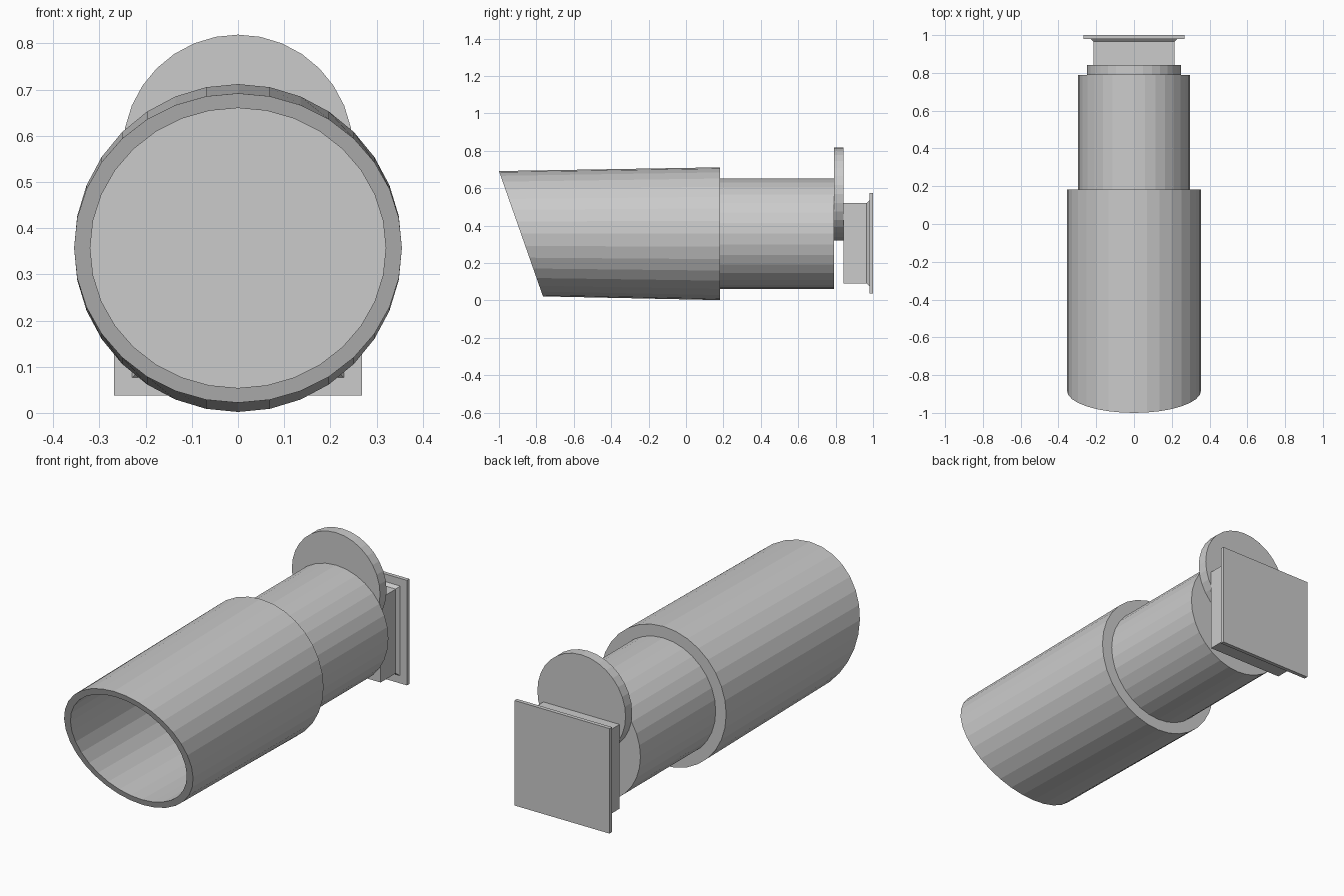
import bpy, bmesh
from math import sin, cos, pi

if "Cube" in bpy.data.objects:
    bpy.data.objects.remove(bpy.data.objects["Cube"])

SIDES = 32
CZ = 0.357  # height of the barrel axis


def loft(name, rings, cap_start=True, cap_end=True):
    """Skin a list of point rings into one flat-shaded object."""
    bm = bmesh.new()
    loops = [[bm.verts.new(p) for p in r] for r in rings]
    n = len(loops[0])
    for a, b in zip(loops, loops[1:]):
        for i in range(n):
            j = (i + 1) % n
            bm.faces.new((a[i], a[j], b[j], b[i]))
    if cap_start:
        bm.faces.new(loops[0][::-1])
    if cap_end:
        bm.faces.new(loops[-1])
    bmesh.ops.recalc_face_normals(bm, faces=bm.faces)
    mesh = bpy.data.meshes.new(name)
    bm.to_mesh(mesh)
    bm.free()
    obj = bpy.data.objects.new(name, mesh)
    bpy.context.collection.objects.link(obj)
    return obj


def circle(y, r, cz=CZ):
    return [(r * sin(2 * pi * i / SIDES), y, cz + r * cos(2 * pi * i / SIDES))
            for i in range(SIDES)]


def slanted(rx, rz):
    """Elliptical rim lying in the hood's slanted front plane."""
    pts = []
    for i in range(SIDES):
        a = 2 * pi * i / SIDES
        z = CZ + rz * cos(a)
        pts.append((rx * sin(a), -0.765 - (z - 0.023) / 0.669 * 0.235, z))
    return pts


def square(y, h, cz=0.306):
    return [(sx * h, y, cz + sz * h)
            for sx, sz in ((-1, -1), (1, -1), (1, 1), (-1, 1))]


# Hollow hood with angled mouth, closed at the back
loft("hood", [circle(0.183, 0.355), slanted(0.355, 0.335),
              slanted(0.32, 0.303), circle(0.15, 0.32)])

# Rear barrel
loft("barrel", [circle(0.18, 0.296), circle(0.79, 0.296)])

# Offset pivot disc
loft("pivot_disc", [circle(0.79, 0.249, 0.57), circle(0.843, 0.249, 0.57)])

# Wall mount: block flaring into a square plate
loft("wall_mount", [square(0.843, 0.215), square(0.965, 0.215),
                    square(0.98, 0.229), square(0.98, 0.268),
                    square(1.0, 0.268)])
